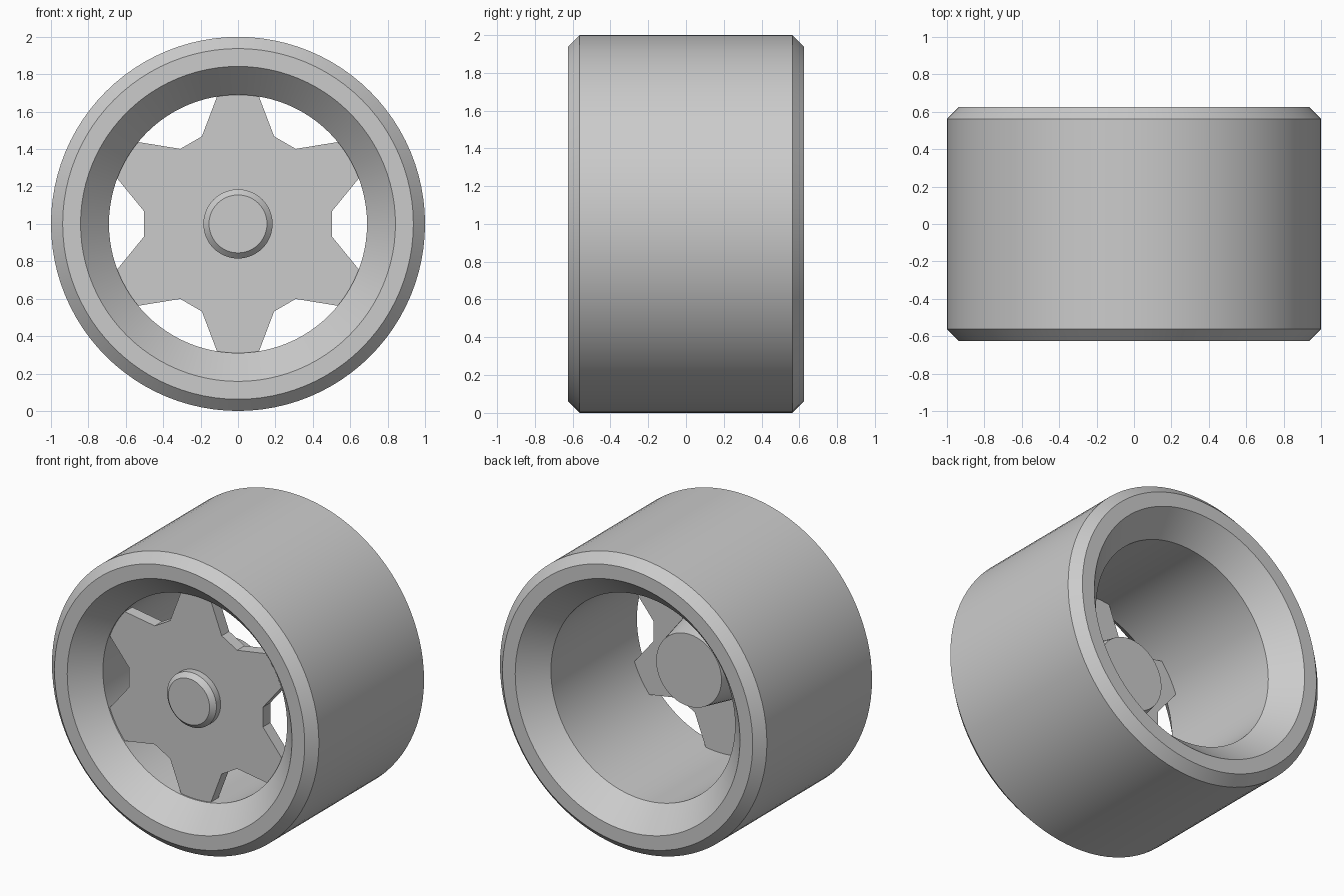
import bpy
import bmesh
from math import cos, sin, radians, tau

if "Cube" in bpy.data.objects:
    bpy.data.objects.remove(bpy.data.objects["Cube"])

CENTRE_Z = 1.0


def finish(name, bm, smooth=True):
    bmesh.ops.recalc_face_normals(bm, faces=bm.faces)
    mesh = bpy.data.meshes.new(name)
    bm.to_mesh(mesh)
    bm.free()
    obj = bpy.data.objects.new(name, mesh)
    bpy.context.collection.objects.link(obj)
    obj.location.z = CENTRE_Z
    if smooth:
        bpy.ops.object.select_all(action='DESELECT')
        obj.select_set(True)
        bpy.context.view_layer.objects.active = obj
        bpy.ops.object.shade_smooth_by_angle(angle=radians(25))
    return obj


def lathe(name, profile, sides, closed):
    """Spin (radius, y) points about the wheel axis; open profiles get end caps."""
    bm = bmesh.new()
    rings = [[bm.verts.new((r * sin(tau * i / sides), y, r * cos(tau * i / sides)))
              for i in range(sides)] for r, y in profile]
    pairs = list(zip(rings, rings[1:]))
    if closed:
        pairs.append((rings[-1], rings[0]))
    else:
        bm.faces.new(rings[0])
        bm.faces.new(rings[-1])
    for a, b in pairs:
        for i in range(sides):
            j = (i + 1) % sides
            bm.faces.new((a[i], a[j], b[j], b[i]))
    return finish(name, bm)


# Rim and tyre: chamfered outside, conical lips inside, mirrored front to back
half = [(0.69, -0.46), (0.842, -0.625), (0.9375, -0.625), (1.0, -0.5625)]
lathe("wheel_rim", half + [(r, -y) for r, y in reversed(half)], 96, True)

# Six-armed spoke plate, arms ending just inside the rim wall
arm = [(-0.193, 0.468), (-0.105, 0.7), (0.105, 0.7), (0.193, 0.468)]
bm = bmesh.new()
outline = []
for k in range(6):
    a = radians(60 * k)
    for x, z in arm:
        outline.append(bm.verts.new((x * cos(a) + z * sin(a), -0.45,
                                     -x * sin(a) + z * cos(a))))
plate = bm.faces.new(outline)
back = bmesh.ops.extrude_face_region(bm, geom=[plate], use_keep_orig=True)
bmesh.ops.translate(bm, vec=(0, 0.08, 0),
                    verts=[v for v in back["geom"] if isinstance(v, bmesh.types.BMVert)])
finish("spoke_plate", bm, smooth=False)

# Bevelled centre cap on the front
lathe("centre_cap", [(0.185, -0.42), (0.185, -0.495), (0.155, -0.525)], 48, False)

# Tapered axle hub behind the plate
lathe("axle_hub", [(0.32, -0.40), (0.245, -0.03)], 48, False)
